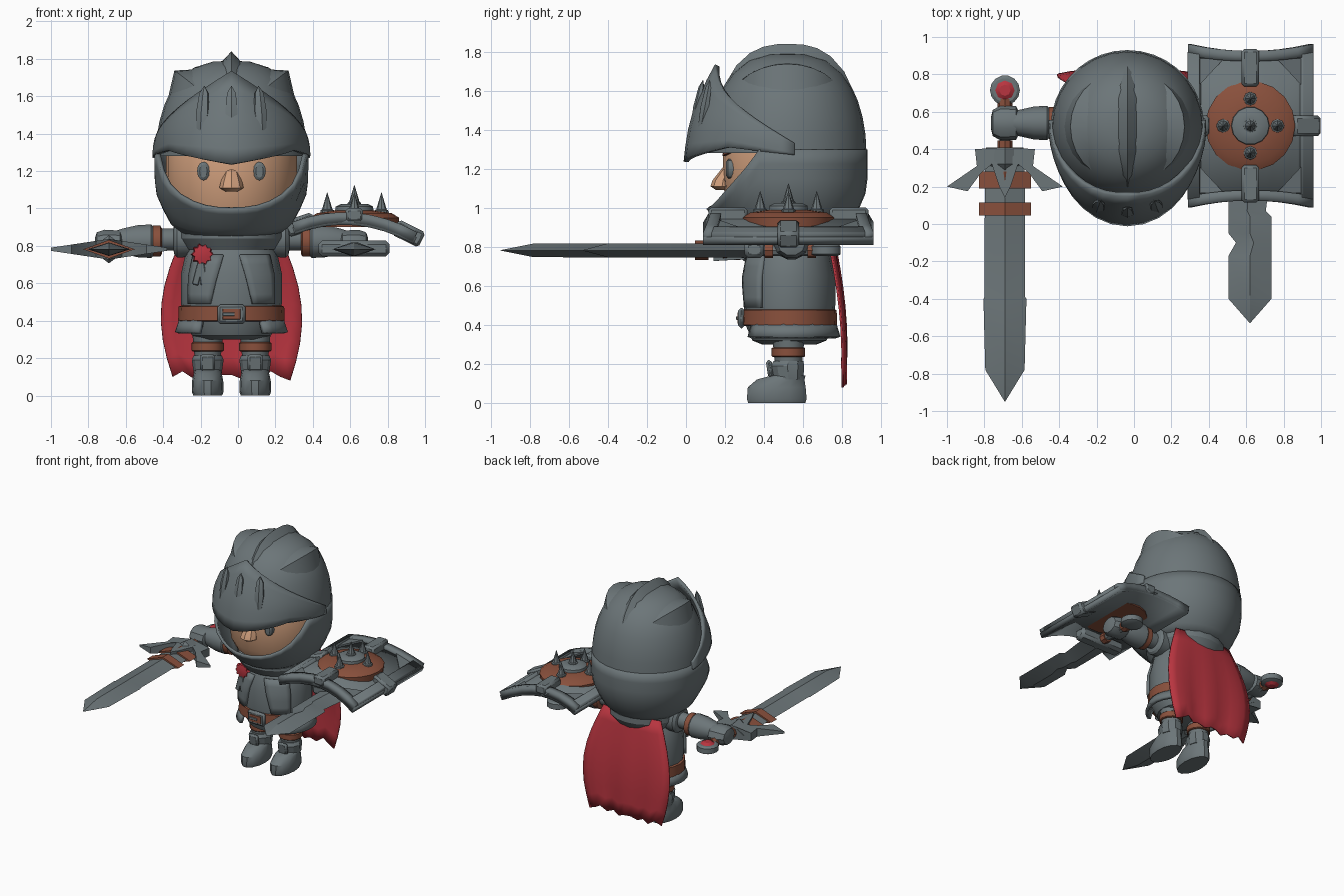
import bpy, bmesh, math
from math import sin, cos, pi, radians, sqrt
from mathutils import Vector

cube = bpy.data.objects.get("Cube")
if cube:
    bpy.data.objects.remove(cube)

CX, CY = -0.035, 0.52   # axis of the figure
parts = []


def material(name, rgb):
    m = bpy.data.materials.new(name)
    m.use_nodes = True
    m.diffuse_color = (*rgb, 1)
    m.node_tree.nodes["Principled BSDF"].inputs["Base Color"].default_value = (*rgb, 1)
    return m


STEEL = material("steel grey", (0.15, 0.18, 0.19))
LEATHER = material("brown leather", (0.25, 0.08, 0.045))
RED = material("red cloth", (0.48, 0.035, 0.05))
SKIN = material("skin", (0.62, 0.34, 0.2))


def finish(name, bm, mat):
    bmesh.ops.recalc_face_normals(bm, faces=bm.faces)
    me = bpy.data.meshes.new(name)
    bm.to_mesh(me)
    bm.free()
    me.materials.append(mat)
    ob = bpy.data.objects.new(name, me)
    bpy.context.collection.objects.link(ob)
    parts.append(ob)
    return ob


def loft(name, mat, rings):
    """Skin a list of closed rings and cap both ends."""
    bm = bmesh.new()
    vs = [[bm.verts.new(p) for p in r] for r in rings]
    n = len(vs[0])
    for a, b in zip(vs, vs[1:]):
        for i in range(n):
            bm.faces.new((a[i], a[(i + 1) % n], b[(i + 1) % n], b[i]))
    bm.faces.new(vs[0])
    bm.faces.new(vs[-1])
    bmesh.ops.remove_doubles(bm, verts=bm.verts, dist=1e-5)
    return finish(name, bm, mat)


def tube(name, mat, rows, loc, axis="Z", n=16, star=1):
    """Elliptic sections (h, radius u, radius v, shift u, shift v) along an axis."""
    rings = []
    for row in rows:
        h, a, b, du, dv = (list(row) + [row[1], 0, 0][len(row) - 2:])[:5]
        ring = []
        for i in range(n):
            k = star if i % 2 else 1
            u, v = du + k * a * cos(2 * pi * i / n), dv + k * b * sin(2 * pi * i / n)
            p = {"Z": (u, v, h), "X": (h, u, v), "Y": (u, h, v)}[axis]
            ring.append(Vector(loc) + Vector(p))
        rings.append(ring)
    return loft(name, mat, rings)


def box(name, mat, loc, size, rot=(0, 0, 0), bevel=0.008):
    bm = bmesh.new()
    bmesh.ops.create_cube(bm, size=1)
    bmesh.ops.scale(bm, vec=size, verts=bm.verts)
    ob = finish(name, bm, mat)
    ob.location, ob.rotation_euler = loc, rot
    mod = ob.modifiers.new("bevel", "BEVEL")
    mod.width, mod.segments = bevel, 1
    return ob


def sheet(name, mat, f, nu, nv, thick):
    """Surface f(u, v) with u and v in 0..1, thickened."""
    bm = bmesh.new()
    g = [[bm.verts.new(f(i / nu, j / nv)) for j in range(nv + 1)] for i in range(nu + 1)]
    for i in range(nu):
        for j in range(nv):
            bm.faces.new((g[i][j], g[i + 1][j], g[i + 1][j + 1], g[i][j + 1]))
    bmesh.ops.remove_doubles(bm, verts=bm.verts, dist=1e-5)
    ob = finish(name, bm, mat)
    mod = ob.modifiers.new("thickness", "SOLIDIFY")
    mod.thickness, mod.offset = thick, 0
    return ob


def polar(a, r, z):
    """Point around the head axis, angle 0 at the front."""
    return (CX + r * sin(a), CY - r * cos(a), z)


# Helmet dome with crests
def dome_z(r):
    return 1.28 + 0.51 * sqrt(max(0, 1 - (r / 0.405) ** 2.8))


radii = [0.405, 0.4, 0.385, 0.36, 0.33, 0.28, 0.2, 0.1, 0.001]
tube("helmet_dome", STEEL, [(dome_z(r), r) for r in radii], (CX, CY, 0), n=28)
rings = []
for i in range(11):
    y = -0.33 + 0.069 * i
    k = 1 - abs(i / 5 - 1) ** 2.5
    w, z = 0.01 + 0.055 * k, dome_z(abs(y))
    rings.append([(CX - w, CY + y, z - 0.02), (CX, CY + y, z + 0.05 * k), (CX + w, CY + y, z - 0.02)])
loft("centre_crest", STEEL, rings)
for s in (-1, 1):
    rings = []
    for i in range(9):
        a = pi / 2 + radians(-52 + 13 * i)
        k = 1 - abs(i / 4 - 1) ** 2
        rings.append([polar(s * a, r, dome_z(r) - 0.01 + e * k)
                      for r, e in ((0.3 - 0.1 * k, 0), (0.305, 0.09), (0.3 + 0.04 * k, 0))])
    loft("side_crest", STEEL, rings)


# Lower helmet with the face opening
def lower_helmet(u, v):
    a = (u * 2 - 1) * pi
    rim = min(1.3, 1.0 + 0.28 * (abs(a) / radians(68)) ** 2.5)
    z = 0.85 + (rim - 0.85) * v
    r = 0.24 + 0.16 * min(1, (z - 0.85) / 0.25) ** 0.6 + 0.05 * max(0, cos(a)) * v
    return polar(a, r, z)


sheet("lower_helmet", STEEL, lower_helmet, 36, 6, 0.02)


# Pointed visor with raised slits
def visor(u, v):
    w = abs(u * 2 - 1)
    a = (u * 2 - 1) * radians(95)
    low = 1.235 + 0.075 * min(1, w * 2) - 0.04 * max(0, w * 2 - 1)
    high = 1.73 - 0.4 * w
    r0 = 0.41 + 0.11 * max(0, cos(a)) ** 3
    r = r0 + (0.36 + 0.045 * w - r0) * v + 0.035 * sin(pi * v) * (1 - w)
    return polar(a, r, low + (high - low) * v)


sheet("visor", STEEL, visor, 20, 6, 0.025)
for k in (-1, 0, 1):
    c = Vector(visor(0.5 + k * 0.105, 0.58))
    c.z = 1.515
    bm = bmesh.new()
    bmesh.ops.create_uvsphere(bm, u_segments=6, v_segments=4, radius=1)
    bmesh.ops.scale(bm, vec=(0.038, 0.022, 0.145), verts=bm.verts)
    slit = finish("visor_slit", bm, STEEL)
    slit.location, slit.rotation_euler = c, (-0.2, 0, k * 0.35)

# Face
tube("face", SKIN, [(0.93, 0.3), (1.0, 0.335), (1.15, 0.35), (1.3, 0.35), (1.42, 0.3)], (CX, 0.54, 0), n=24)
tube("nose", SKIN, [(1.09, 0.03), (1.11, 0.065, 0.06), (1.14, 0.058, 0.055, 0, 0.005),
                    (1.24, 0.022, 0.02, 0, 0.05)], (CX, 0.185, 0), n=8)
for s in (-1, 1):
    tube("eye", STEEL, [(0.205, 0.02, 0.035), (0.215, 0.034, 0.05), (0.25, 0.034, 0.05)],
         (CX + s * 0.15, 0, 1.2), "Y", 12)
    box("brow", LEATHER, (CX + s * 0.15, 0.227, 1.285), (0.14, 0.03, 0.014), (0, -s * 0.2, s * 0.42), 0.003)

# Collar, torso and belt
tube("collar", STEEL, [(0.78, 0.24), (0.84, 0.28), (0.9, 0.28), (0.93, 0.24)], (CX, 0.53, 0), n=20)
BODY = [(0.3, 0.15, 0.14), (0.32, 0.21, 0.19), (0.4, 0.26, 0.225), (0.5, 0.27, 0.235),
        (0.65, 0.27, 0.235), (0.76, 0.245, 0.21), (0.84, 0.2, 0.17)]
tube("torso", STEEL, BODY, (CX, 0.53, 0), n=20)
tube("belt", LEATHER, [(0.395, 0.275, 0.235), (0.4, 0.285, 0.245), (0.475, 0.282, 0.242), (0.48, 0.27, 0.23)],
     (CX, 0.53, 0), n=20)
box("buckle", STEEL, (CX, 0.285, 0.435), (0.15, 0.035, 0.105), bevel=0.015)
box("buckle_inset", LEATHER, (CX, 0.267, 0.435), (0.095, 0.008, 0.055), bevel=0.001)
box("buckle_prong", STEEL, (CX - 0.015, 0.262, 0.435), (0.065, 0.009, 0.018), bevel=0.002)


def skirt(u, v):
    a = radians(35 + 290 * u)
    return (CX + (0.27 + 0.022 * v) * sin(a), 0.53 - (0.23 + 0.02 * v) * cos(a), 0.4 - 0.065 * v)


sheet("coat_skirt", STEEL, skirt, 24, 2, 0.025)
for s in (-1, 1):
    def lapel(u, v):
        a = s * radians(24 + 30 * u - 14 * v * (1 - u))
        k = 1 - 0.12 * max(0, v - 0.55) / 0.45
        return (CX + 0.278 * k * sin(a), 0.53 - 0.243 * k * cos(a), 0.49 + 0.26 * v)
    sheet("coat_lapel", STEEL, lapel, 5, 5, 0.025)

# Rosette with its ribbon
tube("rosette", RED, [(0.31, 0.025), (0.315, 0.055), (0.35, 0.063)], (-0.19, 0, 0.755), "Y", 20, 0.78)
for x, tilt in ((-0.215, 0.25), (-0.19, -0.15)):
    box("rosette_ribbon", STEEL, (x, 0.325, 0.65), (0.035, 0.02, 0.12), (0, tilt, 0), 0.004)

# Ragged cape
RAG = [0, 0.02, 0.05, 0.015, 0.035, 0.01, 0.03]


def cape(u, v):
    w = u * 2 - 1
    half = 0.25 + 0.11 * sin(pi * min(1, v * 0.9)) + 0.03 * v
    low = 0.08 + RAG[min(round(abs(w) * 6), 6) * -1 % 7 if w < 0 else 6 - round(w * 6)]
    y = 0.735 + 0.08 * sin(pi * min(1, v + 0.1) * 0.6) + 0.01 * cos(w * 9) * v - 0.03 * w * w * (1 - v)
    return (CX + w * half, y, 0.88 + (low - 0.88) * v)


sheet("cape", RED, cape, 12, 8, 0.01)

# Legs, arms and swords on both sides
for s in (-1, 1):
    leg = (CX + s * 0.127, 0, 0)
    tube("leg", STEEL, [(0.1, 0.06, 0.06, 0, 0.525), (0.36, 0.085, 0.085, 0, 0.525)], leg, n=12)
    tube("leg_strap", LEATHER, [(0.235, 0.08, 0.08, 0, 0.525), (0.24, 0.086, 0.086, 0, 0.525),
                                (0.28, 0.086, 0.086, 0, 0.525), (0.285, 0.08, 0.08, 0, 0.525)], leg, n=12)
    tube("boot", STEEL, [(0, 0.077, 0.15, 0, 0.465), (0.02, 0.085, 0.157, 0, 0.465), (0.08, 0.083, 0.152, 0, 0.465),
                         (0.12, 0.074, 0.125, 0, 0.485), (0.14, 0.07, 0.09, 0, 0.525)], leg, n=14)
    tube("boot_cuff", STEEL, [(0.12, 0.075, 0.08, 0, 0.525), (0.19, 0.085, 0.09, 0, 0.52),
                              (0.215, 0.075, 0.08, 0, 0.525)], leg, n=10)
    box("shin_plate", STEEL, (leg[0], 0.43, 0.175), (0.08, 0.03, 0.09), (0.15, 0, 0), 0.012)

    def arm(name, mat, rows, n=14, z=0.835):
        tube(name, mat, [(s * r[0], *r[1:]) for r in rows], (CX, 0.54, z), "X", n)
    arm("shoulder", STEEL, [(0.1, 0.09), (0.29, 0.1), (0.305, 0.085), (0.31, 0.06), (0.39, 0.06)])
    arm("arm_strap", LEATHER, [(0.372, 0.07), (0.38, 0.085), (0.42, 0.085), (0.428, 0.07)], z=0.825)
    arm("forearm", STEEL, [(0.41, 0.075), (0.43, 0.092), (0.5, 0.088), (0.58, 0.07), (0.61, 0.06)], z=0.825)
    arm("hand", STEEL, [(0.575, 0.05), (0.595, 0.09, 0.07), (0.68, 0.092, 0.075), (0.72, 0.07, 0.06), (0.73, 0.03)],
        10, 0.815)

    # Hilt
    hilt = (CX + s * 0.655, 0, 0.782)
    tube("grip", STEEL, [(0.25, 0.03), (0.66, 0.03)], hilt, "Y", 8)
    for y in (0.425, 0.645):
        tube("grip_band", LEATHER, [(y - 0.022, 0.04), (y + 0.022, 0.04)], hilt, "Y", 8)
    tube("pommel_ring", STEEL, [(-0.03, 0.06), (-0.02, 0.08), (0.02, 0.08), (0.03, 0.065)],
         (hilt[0], 0.715, hilt[2]), n=14)

# Long sword in the right hand
sword = (CX - 0.655, 0, 0.782)
tube("pommel_gem", RED, [(-0.045, 0.03), (-0.03, 0.052), (0.03, 0.052), (0.045, 0.03)],
     (sword[0], 0.715, sword[2]), n=8)
tube("sword_blade", STEEL, [(-0.95, 0.001), (-0.78, 0.105, 0.035), (-0.4, 0.115, 0.036), (-0.39, 0.108, 0.036),
                            (0.03, 0.108, 0.036), (0.32, 0.105, 0.036)], sword, "Y", 4)
for y0, y1 in ((0.045, 0.115), (0.19, 0.28)):
    tube("blade_strap", LEATHER, [(y0, 0.138, 0.05), (y1, 0.138, 0.05)], sword, "Y", 4)
half = [(0, 0.41), (0.16, 0.4), (0.15, 0.31), (0.31, 0.2), (0.2, 0.175), (0.13, 0.27), (0.07, 0.32),
        (0.03, 0.2), (0, 0.14)]
outline = half + [(-x, y) for x, y in half[-2:0:-1]]
loft("winged_guard", STEEL, [[(sword[0] + x, y, sword[2] + d * (0.055 - 0.15 * abs(x))) for x, y in outline]
                             for d in (-1, 1)])
tube("guard_boss", STEEL, [(0.27, 0.03), (0.32, 0.1, 0.075), (0.41, 0.1, 0.06)], sword, "Y", 4)

# Chipped short sword in the left hand
dagger = (CX + 0.655, 0, 0.782)
tube("chipped_blade", STEEL, [(-0.53, 0.001), (-0.4, 0.115, 0.036), (-0.17, 0.115, 0.036),
                              (-0.1, 0.095, 0.036, 0.02), (-0.05, 0.115, 0.036), (0.04, 0.115, 0.036),
                              (0.07, 0.1, 0.036, -0.015), (0.32, 0.115, 0.036)], dagger, "Y", 4)
box("plain_guard", STEEL, (dagger[0], 0.35, 0.785), (0.38, 0.1, 0.085), bevel=0.02)

# Curved shield
SX, SY = 0.622, 0.525


def shield_z(dx):
    return 0.93 - 0.72 * dx * dx - 0.08 * dx


def panel(name, x0, x1, y0, y1, lift, thick):
    """Bent plate; y runs -1..1 between the concave ends."""
    def f(u, v):
        dx = x0 + (x1 - x0) * u
        end = 0.4 + 0.35 * dx * dx
        return (SX + dx, SY + end * (y0 + (y1 - y0) * v), shield_z(dx) + lift)
    return sheet(name, STEEL, f, 8, 2, thick)


panel("shield_plate", -0.325, 0.325, -1, 1, 0, 0.04)
for s in (-1, 1):
    panel("shield_end_rim", -0.325, 0.325, s, s * 0.86, 0.02, 0.055)
    panel("shield_side_rim", s * 0.325, s * 0.265, -0.9, 0.9, 0.02, 0.055)
    box("shield_end_clamp", STEEL, (SX, SY + s * 0.31, 0.965), (0.095, 0.2, 0.075), bevel=0.015)
    box("shield_side_clamp", STEEL, (SX + s * 0.29, SY, shield_z(s * 0.29) + 0.02), (0.16, 0.11, 0.09),
        (0, math.atan(1.44 * s * 0.29 + 0.08), 0), 0.015)
    for t in (-1, 1):
        tri = [(s * 0.27, t * 0.36), (s * 0.14, t * 0.36), (s * 0.27, t * 0.22)]
        loft("shield_corner", STEEL, [[(SX + x, SY + y, shield_z(x) + e) for x, y in tri] for e in (0, 0.035)])
tube("shield_disc", LEATHER, [(0.9, 0.235), (0.95, 0.24), (0.975, 0.2), (0.99, 0.1)], (SX, SY, 0), n=18)
tube("shield_boss", STEEL, [(0.97, 0.105), (1.01, 0.1), (1.025, 0.07), (1.025, 0.04)], (SX, SY, 0), n=14)
SPIKE = [(0, 0.038), (0.025, 0.036), (0.03, 0.028), (0.12, 0.001)]
for dx, dy, z in ((0, 0, 1.005), (0.145, 0, 0.965), (-0.145, 0, 0.965), (0, 0.145, 0.965), (0, -0.145, 0.965)):
    tube("shield_spike", STEEL, SPIKE, (SX + dx, SY + dy, z), n=8)

# Smooth round parts while keeping sharp edges
bpy.ops.object.select_all(action="DESELECT")
for ob in parts:
    ob.select_set(True)
bpy.context.view_layer.objects.active = parts[0]
bpy.ops.object.shade_smooth_by_angle(angle=radians(32))
